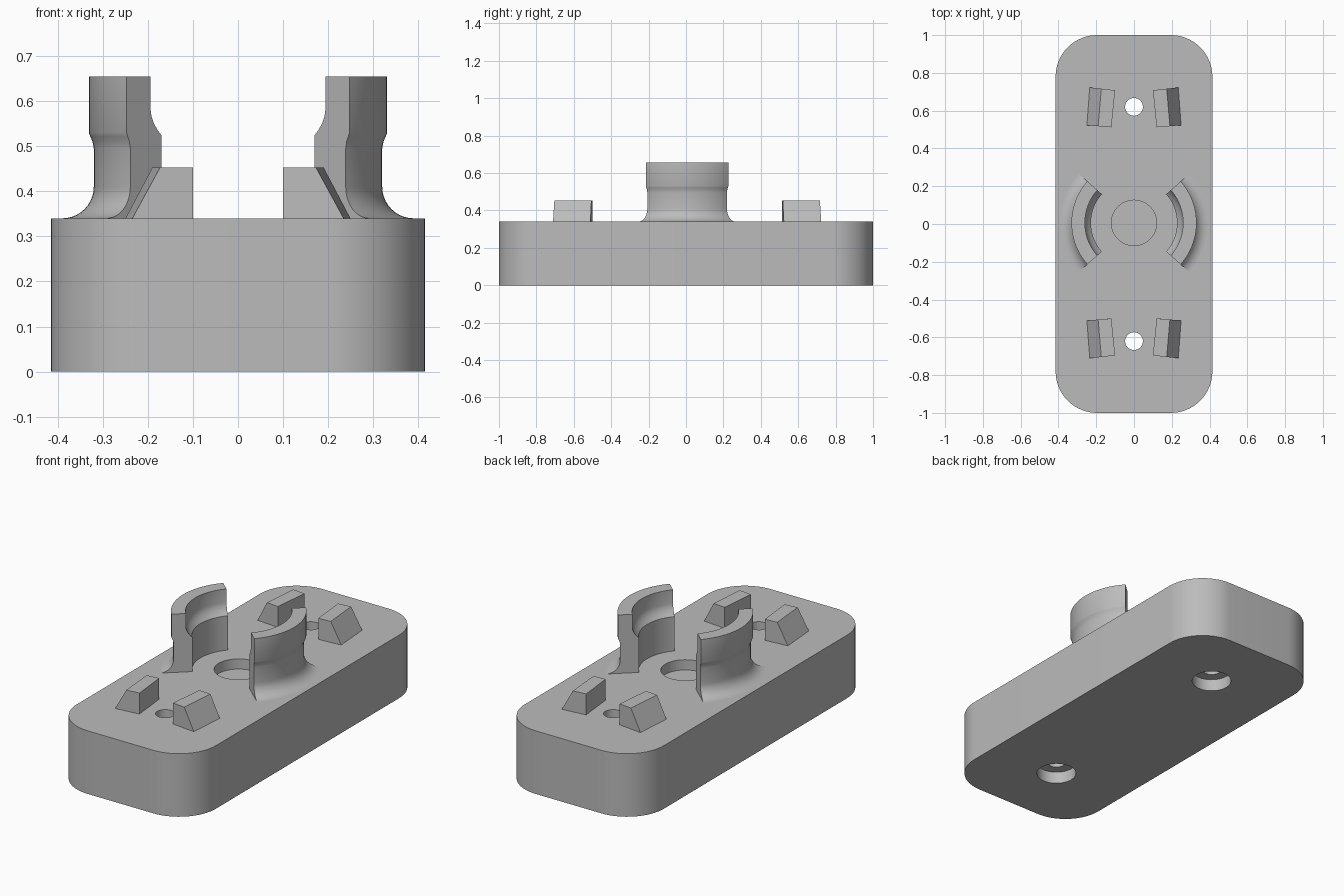
import bpy, bmesh, math

if "Cube" in bpy.data.objects:
    bpy.data.objects.remove(bpy.data.objects["Cube"])

TOP = 0.34      # top face of the base plate
SINK = 0.02     # how far raised parts are embedded in the base
CY = 0.006      # slight offset of the raised features in y

grey = bpy.data.materials.new("plain grey")
grey.diffuse_color = (0.5, 0.5, 0.5, 1)
grey.use_nodes = True
grey.node_tree.nodes["Principled BSDF"].inputs["Base Color"].default_value = grey.diffuse_color


def finish(name, bm):
    bmesh.ops.recalc_face_normals(bm, faces=bm.faces[:])
    me = bpy.data.meshes.new(name)
    bm.to_mesh(me)
    bm.free()
    ob = bpy.data.objects.new(name, me)
    bpy.context.collection.objects.link(ob)
    me.materials.append(grey)
    return ob


def smooth(ob):
    bpy.ops.object.select_all(action='DESELECT')
    ob.select_set(True)
    bpy.context.view_layer.objects.active = ob
    bpy.ops.object.shade_smooth_by_angle(angle=math.radians(30))


def prism(name, bottom, top):
    """Closed solid between two matching outlines of 3D points."""
    bm = bmesh.new()
    lo = [bm.verts.new(p) for p in bottom]
    hi = [bm.verts.new(p) for p in top]
    n = len(lo)
    bm.faces.new(lo)
    bm.faces.new(hi)
    for i in range(n):
        j = (i + 1) % n
        bm.faces.new((lo[i], lo[j], hi[j], hi[i]))
    return finish(name, bm)


def cylinder(name, y, r, z0, z1, n=48):
    ring = [(r * math.cos(2 * math.pi * i / n), y + r * math.sin(2 * math.pi * i / n))
            for i in range(n)]
    return prism(name, [(*p, z0) for p in ring], [(*p, z1) for p in ring])


# Base plate: rounded rectangle
HX, HY, R, STEPS = 0.415, 1.0, 0.22, 16
outline = []
for k, (sx, sy) in enumerate([(1, 1), (-1, 1), (-1, -1), (1, -1)]):
    for i in range(STEPS + 1):
        a = math.pi / 2 * (k + i / STEPS)
        outline.append((sx * (HX - R) + R * math.cos(a), sy * (HY - R) + R * math.sin(a)))
base = prism("base_plate", [(*p, 0) for p in outline], [(*p, TOP) for p in outline])

# Holes: blind centre recess, two through holes with counterbores below
cutters = [cylinder("centre_recess_cutter", CY, 0.12, TOP - 0.055, TOP + 0.1)]
for y in (-0.62, 0.62):
    cutters.append(cylinder("screw_hole_cutter", y, 0.047, -0.1, TOP + 0.1))
    cutters.append(cylinder("counterbore_cutter", y, 0.1, -0.1, 0.065))
for c in cutters:
    mod = base.modifiers.new("hole", 'BOOLEAN')
    mod.operation = 'DIFFERENCE'
    mod.solver = 'EXACT'
    mod.object = c
    bpy.context.view_layer.objects.active = base
    bpy.ops.object.modifier_apply(modifier=mod.name)
    bpy.data.objects.remove(c)
smooth(base)

# Curved clips: (radius, height) profile swept through a short arc
FR = 0.07
profile = [(0.228, TOP - SINK), (0.228, 0.525), (0.240, 0.537), (0.250, 0.551),
           (0.257, 0.566), (0.260, 0.582), (0.260, 0.655), (0.331, 0.655),
           (0.331, 0.530), (0.328, 0.522), (0.323, 0.511), (0.320, 0.495)]
for i in range(11):
    a = math.pi / 2 * i / 10
    profile.append((0.32 + FR * (1 - math.cos(a)), TOP + FR * (1 - math.sin(a))))
profile.append((0.39, TOP - SINK))


def clip(name, facing):
    half, steps = math.radians(41.7), 28
    bm = bmesh.new()
    rings = []
    for s in range(steps + 1):
        a = facing - half + 2 * half * s / steps
        rings.append([bm.verts.new((r * math.cos(a), CY + r * math.sin(a), z))
                      for r, z in profile])
    n = len(profile)
    for p, q in zip(rings, rings[1:]):
        for i in range(n):
            j = (i + 1) % n
            bm.faces.new((p[i], p[j], q[j], q[i]))
    bm.faces.new(rings[0])
    bm.faces.new(rings[-1])
    smooth(finish(name, bm))


clip("right_clip", 0)
clip("left_clip", math.pi)

# Four wedge blocks, mirrored in x and y
inner = [(0.10, 0.702), (0.12, 0.506)]
top_outer = [(0.19, 0.512), (0.173, 0.710)]
base_outer = [(0.25, 0.517), (0.235, 0.717)]
BLOCK_TOP = 0.453
for xn, sx in (("left", -1), ("right", 1)):
    for yn, sy in (("front", -1), ("back", 1)):
        def place(pts, z):
            return [(sx * x, CY + sy * y, z) for x, y in pts]
        prism(f"{yn}_{xn}_wedge", place(inner + base_outer, TOP - 0.001),
              place(inner + top_outer, BLOCK_TOP))
